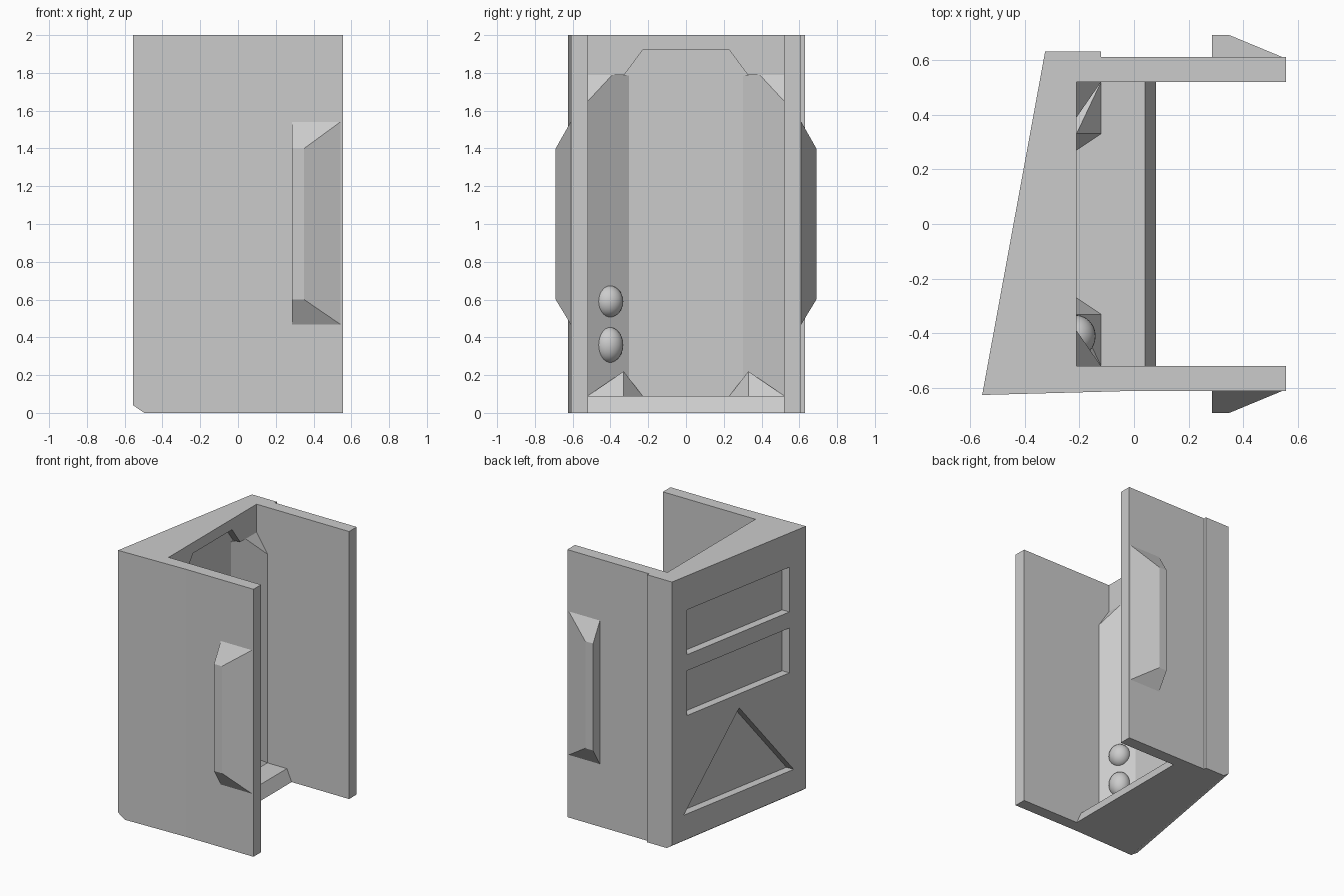
import bpy, bmesh, math
from mathutils import Vector

cube = bpy.data.objects.get("Cube")
if cube:
    bpy.data.objects.remove(cube, do_unlink=True)

grey = bpy.data.materials.new("plain_grey")
grey.use_nodes = True
GREY = (0.6, 0.6, 0.6, 1)
grey.diffuse_color = GREY
grey.node_tree.nodes["Principled BSDF"].inputs["Base Color"].default_value = GREY


def finish(name, bm):
    bmesh.ops.recalc_face_normals(bm, faces=bm.faces)
    mesh = bpy.data.meshes.new(name)
    bm.to_mesh(mesh)
    bm.free()
    mesh.materials.append(grey)
    obj = bpy.data.objects.new(name, mesh)
    bpy.context.scene.collection.objects.link(obj)
    return obj


def prism(name, points, offset):
    """Extrude a closed 3D outline along offset."""
    bm = bmesh.new()
    face = bm.faces.new([bm.verts.new(p) for p in points])
    out = bmesh.ops.extrude_face_region(bm, geom=[face], use_keep_orig=True)
    moved = [g for g in out["geom"] if isinstance(g, bmesh.types.BMVert)]
    bmesh.ops.translate(bm, verts=moved, vec=Vector(offset))
    return finish(name, bm)


def hull(name, points):
    bm = bmesh.new()
    for p in points:
        bm.verts.new(p)
    out = bmesh.ops.convex_hull(bm, input=bm.verts)
    junk = [g for g in out["geom_interior"] if isinstance(g, bmesh.types.BMVert)]
    bmesh.ops.delete(bm, geom=junk, context="VERTS")
    bmesh.ops.dissolve_limit(bm, angle_limit=0.01, verts=bm.verts, edges=bm.edges)
    return finish(name, bm)


def cut(target, cutter):
    mod = target.modifiers.new(cutter.name, "BOOLEAN")
    mod.operation = "DIFFERENCE"
    mod.solver = "EXACT"
    mod.object = cutter
    cutter.hide_render = True
    cutter.hide_set(True)
    cutter.display_type = "WIRE"


# Channel-shaped shell with a slanted end wall
outline = [(-.555, -.625), (0, -.61), (.555, -.61), (.555, -.52), (-.21, -.52),
           (-.21, .52), (.555, .52), (.555, .61), (-.12, .61), (-.12, .63), (-.325, .63)]
shell = prism("shell", [(x, y, 0) for x, y in outline], (0, 0, 2))

# Chamfer along the lower edge of the slanted wall
cut(shell, hull("base_chamfer_cutter", [
    (x + dx, y, z) for x, y in ((-.555, -.7), (-.315, .7))
    for dx, z in ((-.1, -.04), (.06, -.01), (-.1, .1), (-.015, .04))]))

# Hollow inside the end wall: tapered main bay and narrower arched top
cut(shell, hull("bay_cutter", [
    (x, s * y, z) for x, y in ((-.2, .405), (-.27, .303))
    for s in (-1, 1) for z in (.09, 1.79)]))
cut(shell, prism("bay_top_cutter", [
    (-.27, -.33, 1.785), (-.27, .33, 1.785), (-.27, .23, 1.92), (-.27, -.23, 1.92)],
    (.1, 0, 0)))

# Sunken panels on the slanted wall: two bars and a triangle
def wall_x(y):
    return -.555 + .23 * (y + .625) / 1.255

def sunken_panel(name, shape):
    points = [(wall_x(y) - .1, y, z) for y, z in shape]
    cut(shell, prism(name, points, (.16, 0, 0)))

for i, top in enumerate((1.745, 1.29)):
    low = top - .335
    sunken_panel(f"bar_cutter_{i + 1}", [(.49, low), (-.47, low), (-.47, top), (.49, top)])
sunken_panel("triangle_cutter", [(.52, .22), (-.51, .22), (0, .85)])

# Floor with a sloping front lip
prism("floor", [(-.215, -.52, 0), (.08, -.52, 0), (.04, -.52, .09), (-.215, -.52, .09)],
      (0, 1.04, 0))

for side, label in ((-1, "right"), (1, "left")):
    # Angled corner post with a sloping cap
    hull(f"corner_post_{label}", [
        (x, side * y, z) for x, y, z in (
            (-.21, .39, .09), (-.12, .52, .09), (-.21, .52, .09),
            (-.21, .39, 1.79), (-.12, .52, 1.65), (-.21, .52, 1.79))])
    # Foot gusset
    hull(f"foot_gusset_{label}", [
        (x, side * y, z) for x, y, z in (
            (-.27, .23, .09), (-.12, .33, .09), (-.12, .52, .09),
            (-.27, .33, .22), (-.21, .33, .22), (-.27, .52, .09))])
    # Side grip
    hull(f"side_grip_{label}", [
        (x, side * y, z) for x, y, low, high in (
            (.285, .605, .46, 1.55), (.555, .605, .46, 1.55),
            (.285, .69, .6, 1.4), (.35, .69, .6, 1.4)) for z in (low, high)])

# Two round knobs on one angled corner
for i, (z, height) in enumerate(((.36, .095), (.59, .085))):
    bm = bmesh.new()
    bmesh.ops.create_uvsphere(bm, u_segments=24, v_segments=14, radius=1)
    bmesh.ops.scale(bm, verts=bm.verts, vec=(.075, .078, height))
    bmesh.ops.translate(bm, verts=bm.verts, vec=(-.215, -.41, z))
    for f in bm.faces:
        f.smooth = True
    finish(f"knob_{i + 1}", bm)
